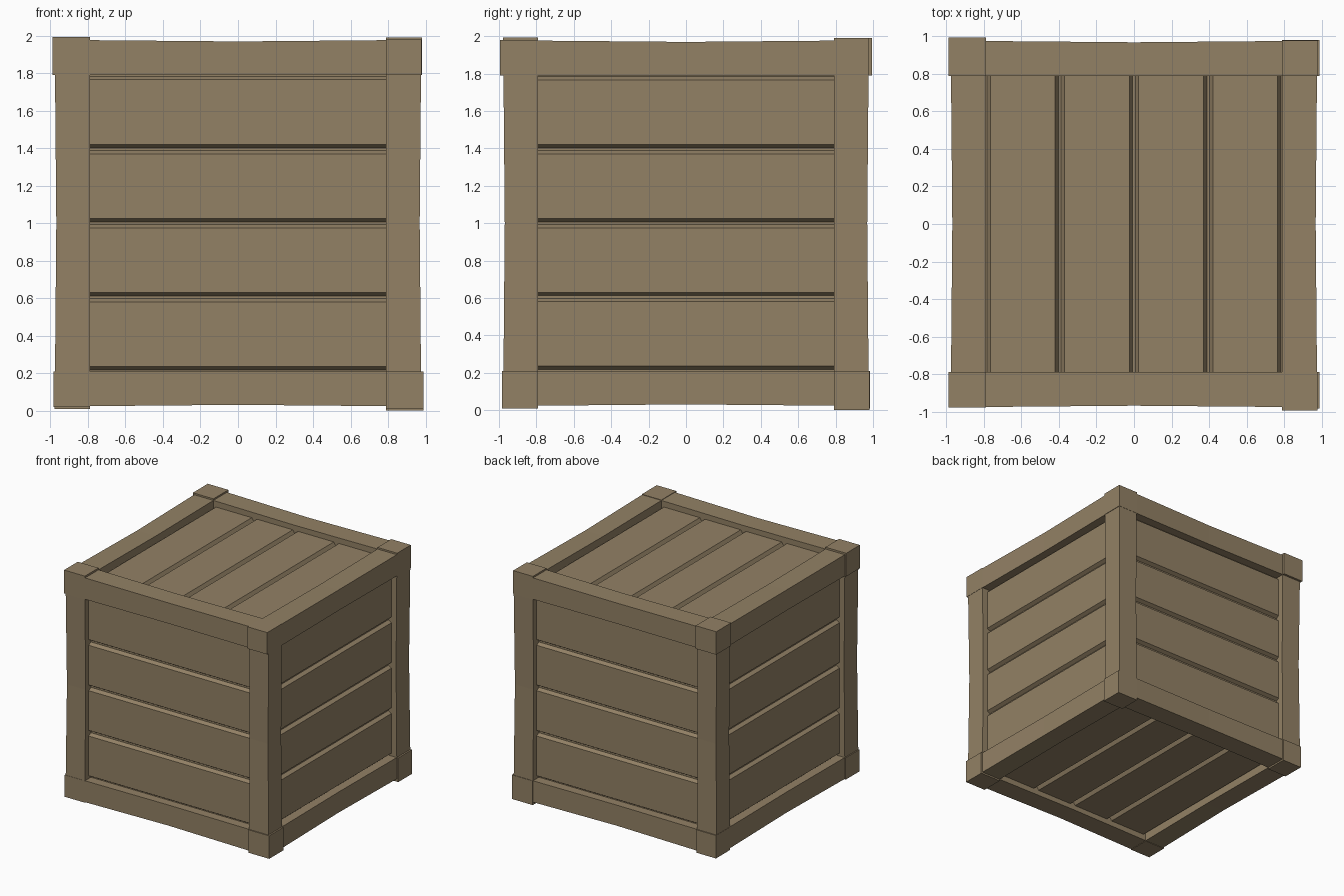
import bpy, bmesh
from mathutils import Vector
from itertools import product

if "Cube" in bpy.data.objects:
    bpy.data.objects.remove(bpy.data.objects["Cube"])

wood = bpy.data.materials.new("wood")
wood.diffuse_color = (0.29, 0.22, 0.13, 1)
wood.use_nodes = True
wood.node_tree.nodes["Principled BSDF"].inputs["Base Color"].default_value = wood.diffuse_color
CENTRE = Vector((0, 0, 1))
INNER, OUTER, BOARD, GROOVE = 0.79, 0.976, 0.925, 0.895


def loft(name, rings):
    """Closed flat-shaded solid through a list of matching point rings."""
    bm = bmesh.new()
    loops = [[bm.verts.new(Vector(p) + CENTRE) for p in r] for r in rings]
    n = len(loops[0])
    for a, b in zip(loops, loops[1:]):
        for i in range(n):
            j = (i + 1) % n
            bm.faces.new((a[i], a[j], b[j], b[i]))
    bm.faces.new(loops[0])
    bm.faces.new(loops[-1])
    bmesh.ops.recalc_face_normals(bm, faces=bm.faces)
    me = bpy.data.meshes.new(name)
    bm.to_mesh(me)
    bm.free()
    me.materials.append(wood)
    ob = bpy.data.objects.new(name, me)
    bpy.context.collection.objects.link(ob)


def point(axes, values):
    p = [0, 0, 0]
    for a, v in zip(axes, values):
        p[a] = v
    return p


# Boarded panels: four chamfered boards per face, as one grooved profile
profile = [(-0.81, 0.84), (-0.81, GROOVE), (-0.79, GROOVE)]
for k in range(4):
    lo, hi = -0.79 + 0.395 * k, -0.395 + 0.395 * k
    profile += [(lo + 0.007, GROOVE), (lo + 0.025, BOARD),
                (hi - 0.025, BOARD), (hi - 0.007, GROOVE)]
profile += [(0.79, GROOVE), (0.81, GROOVE), (0.81, 0.84)]
# axes: normal, across the boards, along the boards
panels = {"front": ((1, 2, 0), -1), "back": ((1, 2, 0), 1),
          "left": ((0, 2, 1), -1), "right": ((0, 2, 1), 1),
          "bottom": ((2, 0, 1), -1), "top": ((2, 0, 1), 1)}
for name, (axes, s) in panels.items():
    loft(name + "_boards", [[point(axes, (s * d, u, v)) for u, d in profile]
                            for v in (-0.81, 0.81)])

# Twelve frame beams, very slightly bowed in the middle
for axis, label in enumerate(("cross", "depth", "upright")):
    a, b = [i for i in range(3) if i != axis]
    for sa, sb in product((-1, 1), repeat=2):
        rings = []
        for t, out in ((-0.8, OUTER), (0, OUTER - 0.007), (0.8, OUTER)):
            rings.append([point((axis, a, b), (t, sa * p, sb * q))
                          for p, q in ((INNER, INNER), (out, INNER),
                                       (out, out), (INNER, out))])
        loft(label + "_beam", rings)

# Corner ends, each protruding by its own uneven amount
corners = {(-1, -1, 1): (0.99, 0.978, 0.992), (1, -1, 1): (0.978, 0.995, 0.98),
           (-1, 1, 1): (0.988, 0.995, 0.99), (1, 1, 1): (0.98, 0.978, 0.99),
           (-1, -1, -1): (0.985, 0.978, 0.98), (1, -1, -1): (0.99, 0.985, 0.99),
           (-1, 1, -1): (0.978, 0.985, 0.99), (1, 1, -1): (0.99, 0.98, 1.0)}
for (sx, sy, sz), (x, y, z) in corners.items():
    loft("corner_end", [[(sx * p, sy * q, sz * h) for p, q in
                         ((INNER, INNER), (x, INNER), (x, y), (INNER, y))]
                        for h in (INNER, z)])
